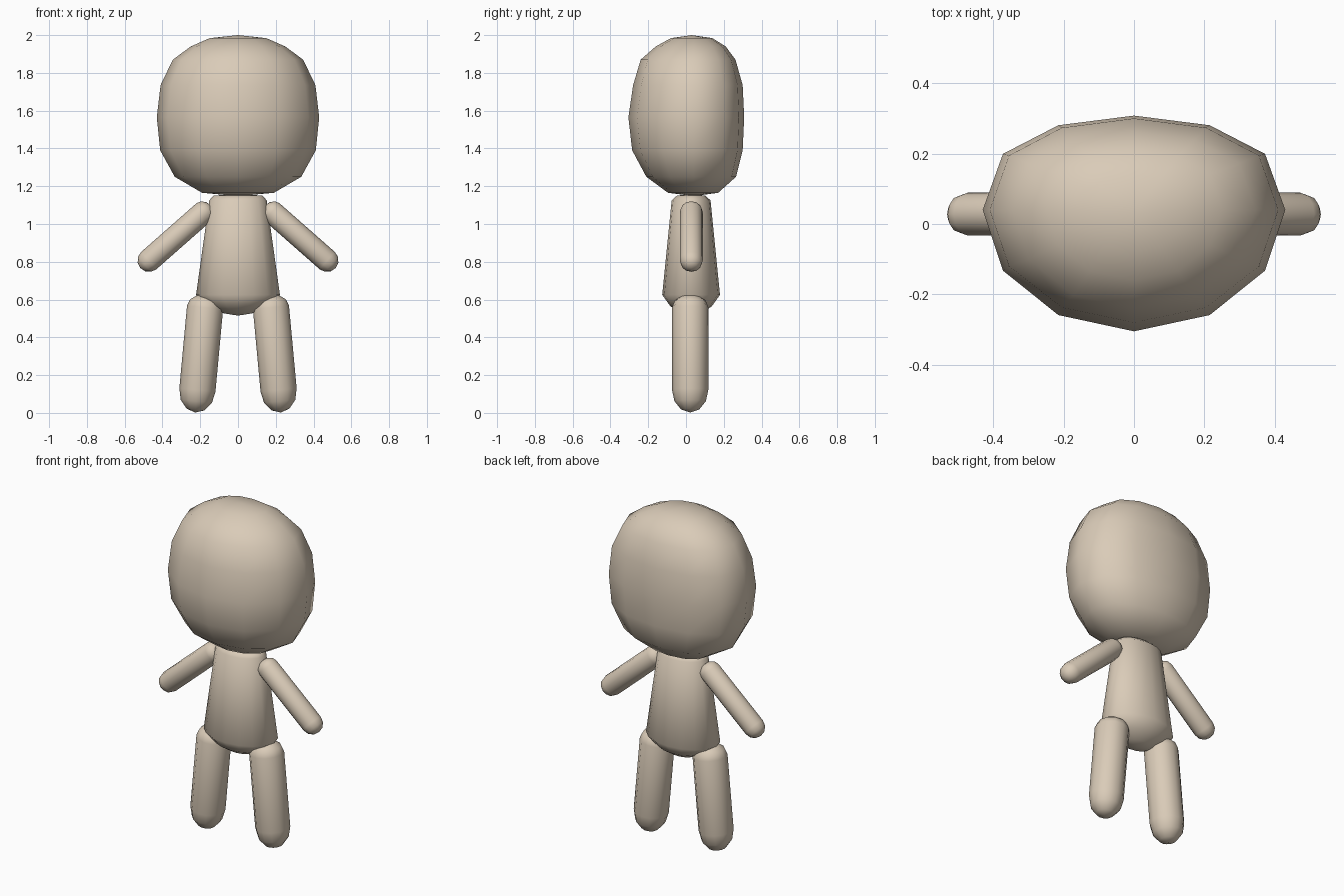
import bpy, bmesh, math
from mathutils import Vector

if "Cube" in bpy.data.objects:
    bpy.data.objects.remove(bpy.data.objects["Cube"])

skin = bpy.data.materials.new("warm beige")
skin.diffuse_color = (0.70, 0.60, 0.48, 1)
skin.use_nodes = True
skin.node_tree.nodes["Principled BSDF"].inputs["Base Color"].default_value = skin.diffuse_color


def loft(name, rings, bottom, top, segs=12, mid_y=0.0, back_pow=1.0):
    """Skin of elliptical rings (z, half width, front depth, back depth) closed by two poles (y, z)."""
    bm = bmesh.new()
    loops = []
    for z, rx, front, back in rings:
        loop = []
        for i in range(segs):
            a = 2 * math.pi * i / segs
            c = math.cos(a)
            y = -front * c if c > 0 else back * abs(c) ** back_pow
            loop.append(bm.verts.new((rx * math.sin(a), mid_y + y, z)))
        loops.append(loop)
    low = bm.verts.new((0, bottom[0], bottom[1]))
    high = bm.verts.new((0, top[0], top[1]))
    for i in range(segs):
        j = (i + 1) % segs
        bm.faces.new((low, loops[0][j], loops[0][i]))
        bm.faces.new((high, loops[-1][i], loops[-1][j]))
        for a, b in zip(loops, loops[1:]):
            bm.faces.new((a[i], a[j], b[j], b[i]))
    bmesh.ops.recalc_face_normals(bm, faces=bm.faces)
    for f in bm.faces:
        f.smooth = True
    mesh = bpy.data.meshes.new(name)
    bm.to_mesh(mesh)
    bm.free()
    mesh.materials.append(skin)
    obj = bpy.data.objects.new(name, mesh)
    bpy.context.collection.objects.link(obj)
    return obj


def limb(name, start, end, r, cap_start, cap_end, segs=12):
    """Capsule between two tips, with its own rounding length at each end."""
    start, end = Vector(start), Vector(end)
    length = (end - start).length
    angles = [math.radians(d) for d in (30, 60, 90)]
    rings = [(cap_start * (1 - math.cos(a)), r * math.sin(a)) for a in angles]
    rings += [(length - cap_end * (1 - math.cos(a)), r * math.sin(a)) for a in reversed(angles)]
    obj = loft(name, [(z, w, w, w) for z, w in rings], (0, 0), (0, length), segs)
    obj.location = start
    obj.rotation_euler = (end - start).to_track_quat('Z', 'Y').to_euler()
    return obj


# Head: wide, flatter at the back than at the face
loft("head", [
    (1.165, 0.19, 0.135, 0.13),
    (1.25, 0.335, 0.25, 0.225),
    (1.39, 0.412, 0.325, 0.26),
    (1.565, 0.43, 0.345, 0.268),
    (1.735, 0.41, 0.32, 0.26),
    (1.87, 0.345, 0.28, 0.222),
    (1.94, 0.25, 0.20, 0.17),
    (1.984, 0.15, 0.12, 0.10),
], (0.04, 1.148), (0.03, 2.0), 12, 0.04, 0.75)

# Torso: tapered up to the neck, rounded underneath
loft("torso", [
    (0.528, 0.08, 0.055, 0.055),
    (0.565, 0.155, 0.11, 0.11),
    (0.625, 0.222, 0.153, 0.153),
    (1.125, 0.152, 0.103, 0.103),
    (1.15, 0.13, 0.075, 0.075),
], (0.027, 0.515), (0.027, 1.16), 16, 0.027)

# Arms and legs, one of each per side
for side, s in (("left", 1), ("right", -1)):
    limb(side + "_arm", (s * 0.142, 0.028, 1.097), (s * 0.517, 0.028, 0.767), 0.061, 0.05, 0.06)
    limb(side + "_leg", (s * 0.168, 0.022, 0.628), (s * 0.226, 0.022, 0.002), 0.096, 0.07, 0.12)
